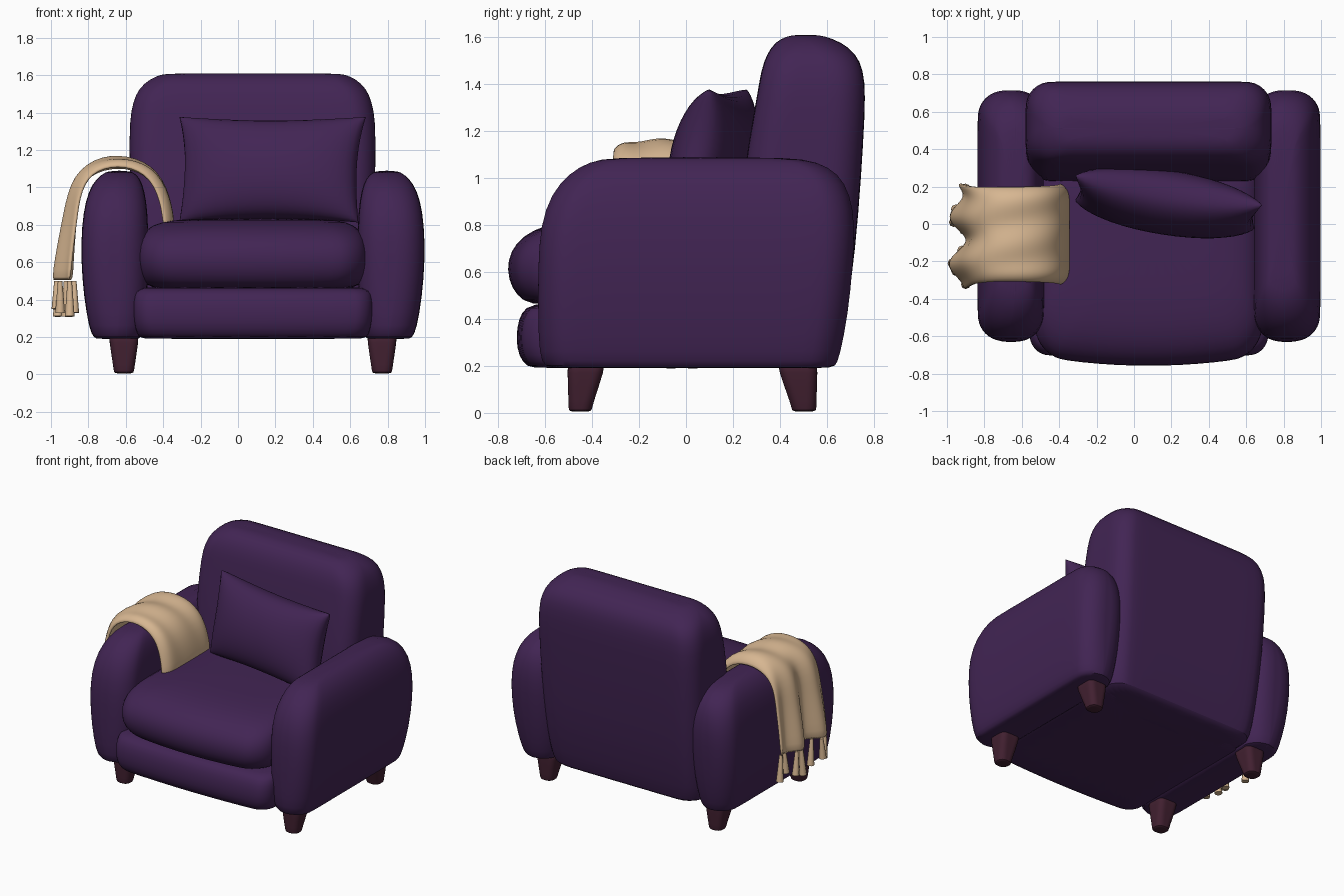
import bpy, bmesh, math
from mathutils import Matrix, Vector

if "Cube" in bpy.data.objects:
    bpy.data.objects.remove(bpy.data.objects["Cube"])

MID = 0.08  # symmetry line of the chair (the throw hangs off one side)


def material(name, rgb):
    m = bpy.data.materials.new(name)
    m.diffuse_color = (*rgb, 1)
    m.use_nodes = True
    m.node_tree.nodes["Principled BSDF"].inputs["Base Color"].default_value = m.diffuse_color
    return m


PURPLE = material("purple fabric", (0.054, 0.018, 0.088))
TAN = material("tan wool", (0.68, 0.47, 0.285))
WOOD = material("dark wood", (0.054, 0.0145, 0.03))


def finish(name, bm, mat, subdiv=0, thickness=0, angle=50):
    bmesh.ops.recalc_face_normals(bm, faces=bm.faces)
    me = bpy.data.meshes.new(name)
    bm.to_mesh(me)
    bm.free()
    me.materials.append(mat)
    me.shade_smooth()
    me.set_sharp_from_angle(angle=math.radians(angle))
    ob = bpy.data.objects.new(name, me)
    bpy.context.collection.objects.link(ob)
    if thickness:
        s = ob.modifiers.new("thickness", 'SOLIDIFY')
        s.thickness, s.offset = thickness, 0
    if subdiv:
        s = ob.modifiers.new("soften", 'SUBSURF')
        s.levels = s.render_levels = subdiv
    return ob


def rounded_rect(x0, x1, y0, y1, r, bow):
    """Rounded rectangle outline; bow pushes the front edge forward."""
    r = min(r, (x1 - x0) * 0.49, (y1 - y0) * 0.49)
    corners = [(x1 - r, y1 - r), (x0 + r, y1 - r), (x0 + r, y0 + r), (x1 - r, y0 + r)]
    pts = []
    for k, (cx, cy) in enumerate(corners):
        for i in range(6):
            a = math.pi / 2 * (k + i / 5)
            pts.append(Vector((cx + r * math.cos(a), cy + r * math.sin(a))))
        n = Vector(corners[(k + 1) % 4])
        a = math.pi / 2 * (k + 1)
        end = n + r * Vector((math.cos(a), math.sin(a)))
        start = pts[-1].copy()
        pts += [start.lerp(end, j / 5) for j in range(1, 5)]
    hx, cx = (x1 - x0) / 2, (x0 + x1) / 2
    for p in pts:
        if p.y < (y0 + y1) / 2:
            p.y -= bow * (1 - ((p.x - cx) / hx) ** 2)
    return pts


def loft(name, rows, radius, mat, bow=0):
    """Stack of rounded rectangles: rows of z, x0, x1, y0, y1."""
    bm = bmesh.new()
    rings = [[bm.verts.new((p.x, p.y, z)) for p in rounded_rect(*box, radius, bow)]
             for z, *box in rows]
    for a, b in zip(rings, rings[1:]):
        for i in range(len(a)):
            j = (i + 1) % len(a)
            bm.faces.new((a[i], a[j], b[j], b[i]))
    bm.faces.new(rings[0][::-1])
    bm.faces.new(rings[-1])
    return finish(name, bm, mat, 1)


# Arms
arm = [(.19, .70, .91, -.55, .61), (.195, .68, .93, -.60, .635), (.24, .66, .955, -.625, .655),
       (.42, .645, .985, -.63, .69), (.62, .64, 1.0, -.63, .71), (.80, .64, .995, -.62, .72),
       (.93, .65, .975, -.575, .70), (1.02, .67, .94, -.50, .65), (1.07, .70, .89, -.41, .56),
       (1.09, .74, .85, -.32, .44)]
loft("right_arm", arm, 0.14, PURPLE)
loft("left_arm", [(z, 2 * MID - b, 2 * MID - a, c, d) for z, a, b, c, d in arm], 0.14, PURPLE)

# Backrest, leaning back and rounded over the top
loft("backrest", [
    (.19, -.50, .66, .25, .61), (.20, -.53, .69, .24, .635), (.30, -.55, .71, .23, .66),
    (.55, -.56, .72, .22, .705), (.85, -.575, .73, .225, .735), (1.15, -.58, .735, .265, .755),
    (1.36, -.58, .735, .305, .765), (1.46, -.56, .715, .32, .755), (1.53, -.53, .685, .345, .725),
    (1.58, -.47, .63, .38, .66), (1.605, -.41, .57, .43, .59), (1.61, -.36, .52, .47, .55)],
    0.13, PURPLE)

# Seat base and cushion
loft("seat_base", [
    (.19, -.50, .66, -.62, .50), (.195, -.53, .69, -.65, .50), (.24, -.55, .71, -.69, .50),
    (.32, -.56, .72, -.70, .50), (.40, -.56, .72, -.69, .50), (.45, -.55, .71, -.66, .50),
    (.475, -.52, .68, -.60, .50)], 0.10, PURPLE, bow=0.025)
loft("seat_cushion", [
    (.455, -.44, .60, -.58, .32), (.475, -.49, .65, -.64, .34), (.53, -.52, .68, -.69, .35),
    (.61, -.535, .69, -.71, .36), (.69, -.53, .685, -.695, .36), (.755, -.51, .665, -.64, .35),
    (.80, -.46, .62, -.55, .33), (.825, -.36, .54, -.42, .30), (.835, -.20, .40, -.25, .25)],
    0.16, PURPLE, bow=0.055)

# Throw pillow: two puffed sheets meeting at a seam with pointed corners
bm = bmesh.new()
N = 20
turn = Matrix.Translation((0.175, 0.115, 1.095)) @ Matrix.Rotation(math.radians(-9), 4, 'Z') \
    @ Matrix.Rotation(math.radians(-13), 4, 'X')
for side in (-1, 1):
    grid = []
    for i in range(N + 1):
        u = -math.cos(math.pi * i / N)
        row = []
        for j in range(N + 1):
            v = -math.cos(math.pi * j / N)
            puff = 0.165 * ((1 - u * u) * (1 - v * v)) ** 0.42
            p = Vector((u * (0.505 - 0.04 * (1 - v * v) - 0.02 * (v < 0) * v * v),
                        side * puff, v * (0.29 - 0.025 * (1 - u * u))))
            row.append(bm.verts.new(turn @ p))
        grid.append(row)
    for i in range(N):
        for j in range(N):
            bm.faces.new((grid[i][j], grid[i + 1][j], grid[i + 1][j + 1], grid[i][j + 1]))
bmesh.ops.remove_doubles(bm, verts=bm.verts, dist=0.0005)
finish("throw_pillow", bm, PURPLE)

# Blanket draped over the left arm, from the seat to the outer side
PATH = [(-.35, .79), (-.358, .86), (-.375, .94), (-.41, 1.03), (-.47, 1.10), (-.55, 1.14), (-.64, 1.155),
        (-.73, 1.145), (-.80, 1.11), (-.85, 1.05), (-.88, .96), (-.895, .85), (-.91, .74),
        (-.925, .62), (-.935, .50)]


def drape(i, v):
    """Point on the blanket: i steps along the path, v in -1..1 across it."""
    x, z = PATH[i]
    hang = max(0, (i - 7) / (len(PATH) - 8))
    x -= 0.045 * hang * math.cos(v * 2.3 * math.pi + 0.6) * -1
    x -= 0.03 * hang * v * v
    curl = 0.16 * abs(v) ** 10 * (1 - 0.5 * hang)     # edges tuck towards the arm
    x += (-.66 - x) * curl
    z += (min(z, .85) - z) * curl
    z += 0.008 * math.sin(v * 7 + i * 0.5) * (1 - hang)
    half = 0.27 + 0.015 * hang - 0.02 * math.sin(math.pi * i / 14)
    return Vector((x, -0.055 - 0.01 * hang + v * half, z))


bm = bmesh.new()
W = 24
grid = [[bm.verts.new(drape(i, j / W * 2 - 1)) for j in range(W + 1)] for i in range(len(PATH))]
for i in range(len(PATH) - 1):
    for j in range(W):
        bm.faces.new((grid[i][j], grid[i + 1][j], grid[i + 1][j + 1], grid[i][j + 1]))
finish("blanket", bm, TAN, 1, 0.022)

# Blanket fringe
bm = bmesh.new()
TASSELS = 10
for k in range(TASSELS):
    v = (k + 0.5) / TASSELS * 2 - 1
    p = drape(len(PATH) - 1, v * 0.97)
    length = 0.19 - 0.02 * (k % 3)
    spin = Matrix.Rotation(math.radians(4 if k % 2 else -5), 4, 'X')
    bmesh.ops.create_cone(bm, cap_ends=True, segments=8, radius1=0.026, radius2=0.012,
                          depth=length,
                          matrix=Matrix.Translation((p.x + 0.015, p.y, 0.50 - length / 2)) @ spin)
finish("blanket_fringe", bm, TAN)

# Tapered legs, straight on the outer end and slanting inwards on the other
for label, y_top, y_foot in (("front", (-.505, -.345), (-.50, -.40)),
                             ("back", (.39, .56), (.45, .555))):
    for side, name in ((-1, "left"), (1, "right")):
        x = MID + side * 0.69
        loft(f"{label}_{name}_leg", [
            (.005, x - .04, x + .04, y_foot[0] + .015, y_foot[1] - .015),
            (.01, x - .053, x + .053, *y_foot), (.03, x - .055, x + .055, *y_foot),
            (.19, x - .08, x + .08, *y_top), (.23, x - .08, x + .08, *y_top)], 0.04, WOOD)
